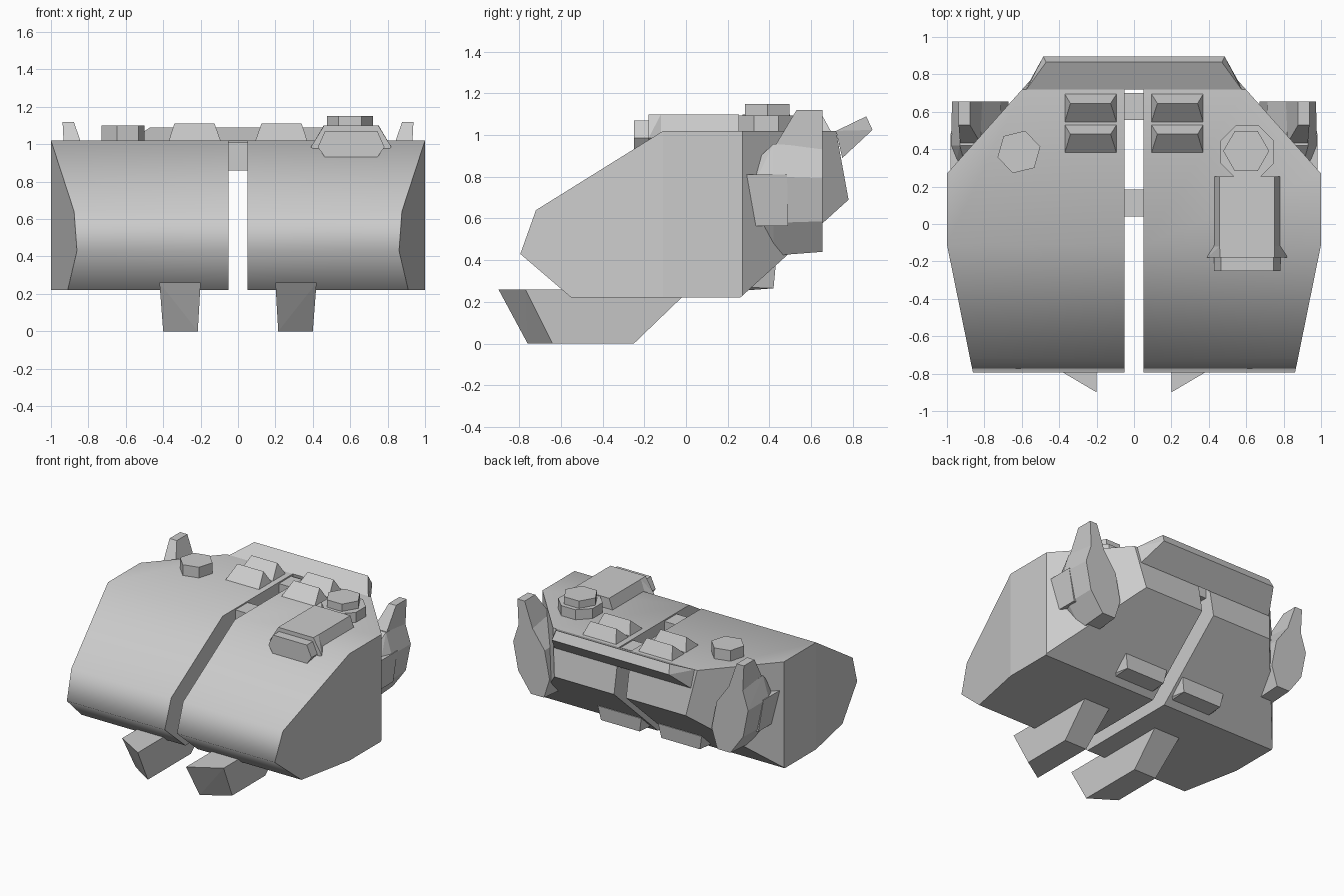
import bpy, bmesh, math
from mathutils import Vector

if "Cube" in bpy.data.objects:
    bpy.data.objects.remove(bpy.data.objects["Cube"])


def hull_bm(points):
    """Convex solid around points, with coplanar triangles merged."""
    bm = bmesh.new()
    for p in points:
        bm.verts.new(p)
    r = bmesh.ops.convex_hull(bm, input=bm.verts[:])
    junk = {g for g in r["geom_interior"] + r["geom_unused"] if isinstance(g, bmesh.types.BMVert)}
    bmesh.ops.delete(bm, geom=list(junk), context='VERTS')
    bmesh.ops.dissolve_limit(bm, angle_limit=math.radians(1), verts=bm.verts[:], edges=bm.edges[:])
    bmesh.ops.recalc_face_normals(bm, faces=bm.faces[:])
    return bm


def add(name, bm, mirror=False):
    me = bpy.data.meshes.new(name)
    bm.normal_update()
    bm.to_mesh(me)
    bm.free()
    ob = bpy.data.objects.new(name, me)
    bpy.context.collection.objects.link(ob)
    if mirror:
        ob.modifiers.new("mirror", 'MIRROR').use_mirror_merge = False
    return ob


def solid(name, points, mirror=False):
    return add(name, hull_bm(points), mirror)


def extrude_x(profile, x0, x1):
    return [(x, y, z) for x in (x0, x1) for y, z in profile]


def rect(x0, x1, y0, y1, z):
    return [(x, y, z) for x in (x0, x1) for y in (y0, y1)]


def ngon(cx, cy, r, n, turn, z0, z1):
    a = [math.radians(turn) + math.tau * i / n for i in range(n)]
    return [(cx + r * math.cos(t), cy + r * math.sin(t), z) for t in a for z in (z0, z1)]


# Body half: side profile extruded, then trimmed by the front and rear side planes
profile = [(-.72, .64), (-.795, .43), (-.55, .22), (.26, .22),
           (.78, .69), (.72, 1.02), (-.11, 1.02)]
bm = hull_bm(extrude_x(profile, .05, 1))
for co, no in (((1, -.11, 0), (.69, -.14, 0)), ((1, .27, 0), (.47, .42, 0))):
    bmesh.ops.bisect_plane(bm, geom=bm.verts[:] + bm.edges[:] + bm.faces[:], plane_co=co,
                           plane_no=Vector(no).normalized(), clear_outer=True)
trimmed = [v.co.copy() for v in bm.verts]
bm.free()
bm = hull_bm(trimmed)
bm.normal_update()
for f in bm.faces:  # the front sweep is smooth, the rest flat
    n = f.normal
    f.smooth = abs(n.x) < .02 and n.z > -.85 and (n.y < -.02 or n.z > .95)
add("body_half", bm, True)

# Bars joining the halves
for name, y in (("front_bridge", .04), ("rear_bridge", .555)):
    solid(name, extrude_x([(y, .86), (y + .145, .86), (y + .145, 1.01), (y, 1.01)], -.06, .06))

# Rear spoiler
solid("rear_spoiler", [(s * x, y, z) for s in (-1, 1) for x, y, z in
      ((.575, .72, 1.02), (.47, .865, 1.09), (.485, .895, 1.025), (.565, .75, .89))])

# Feet with slanted toes
solid("foot", [(.2, -.9, .26), (.42, -.77, .26), (.215, -.76, 0), (.4, -.64, 0),
               (.215, -.25, 0), (.4, -.25, 0), (.2, .02, .26), (.42, .02, .26)], True)

# Blocks under the sloping rear
solid("under_block", extrude_x([(.29, .255), (.42, .265)], .09, .41)
      + extrude_x([(.29, .27), (.43, .37), (.4, .39)], .07, .43), True)

# Roof louvers
for i, y in enumerate((.37, .535)):
    solid(f"louver_{i + 1}", rect(.09, .373, y, y + .165, 1.01)
          + [(.125, y + .11, 1.11), (.34, y + .11, 1.11)], True)

# Hatches
solid("left_hatch", ngon(-.615, .385, .118, 6, 14, 1, 1.1))
solid("right_hatch_base", ngon(.605, .385, .155, 8, 22.5, 1, 1.095))
solid("right_hatch", ngon(.6, .39, .123, 6, 0, 1, 1.15))


# Roof gun housing: hexagonal sections
def hexa(y, half_top, half_mid, top, bottom):
    return [(.605 + s * w, y, z) for s in (-1, 1)
            for w, z in ((half_top, top), (half_mid, .985), (half_top, bottom))]


solid("gun_housing", hexa(.255, .147, .188, 1.1, .93) + hexa(-.12, .147, .188, 1.1, .93))
solid("gun_flare", hexa(-.12, .147, .188, 1.1, .93) + hexa(-.18, .145, .215, 1.1, .93))
solid("gun_muzzle", hexa(-.17, .14, .178, 1.07, .93) + hexa(-.25, .14, .178, 1.07, .93))


# Ear pods, leaning outward, with a fin and a side plate
def lean(points):
    return [(x + .2 * (z - .68), y, z) for x, y, z in points]


pod = []
for y, w, h in ((.655, .13, .25), (.42, .135, .268), (.325, .115, .18)):
    for i in range(8):
        t = math.radians(22.5 + 45 * i)
        k = math.cos(math.radians(22.5))
        pod.append((.82 + w * math.cos(t) / k, y, .69 + h * math.sin(t) / k))
solid("ear_pod", lean(pod), True)
solid("ear_fin", lean(rect(.76, .88, .41, .655, .92)
                      + rect(.79, .85, .53, .655, 1.12)), True)
solid("ear_plate", lean(rect(.88, .965, .29, .49, .565) + rect(.88, .955, .29, .485, .81)), True)
